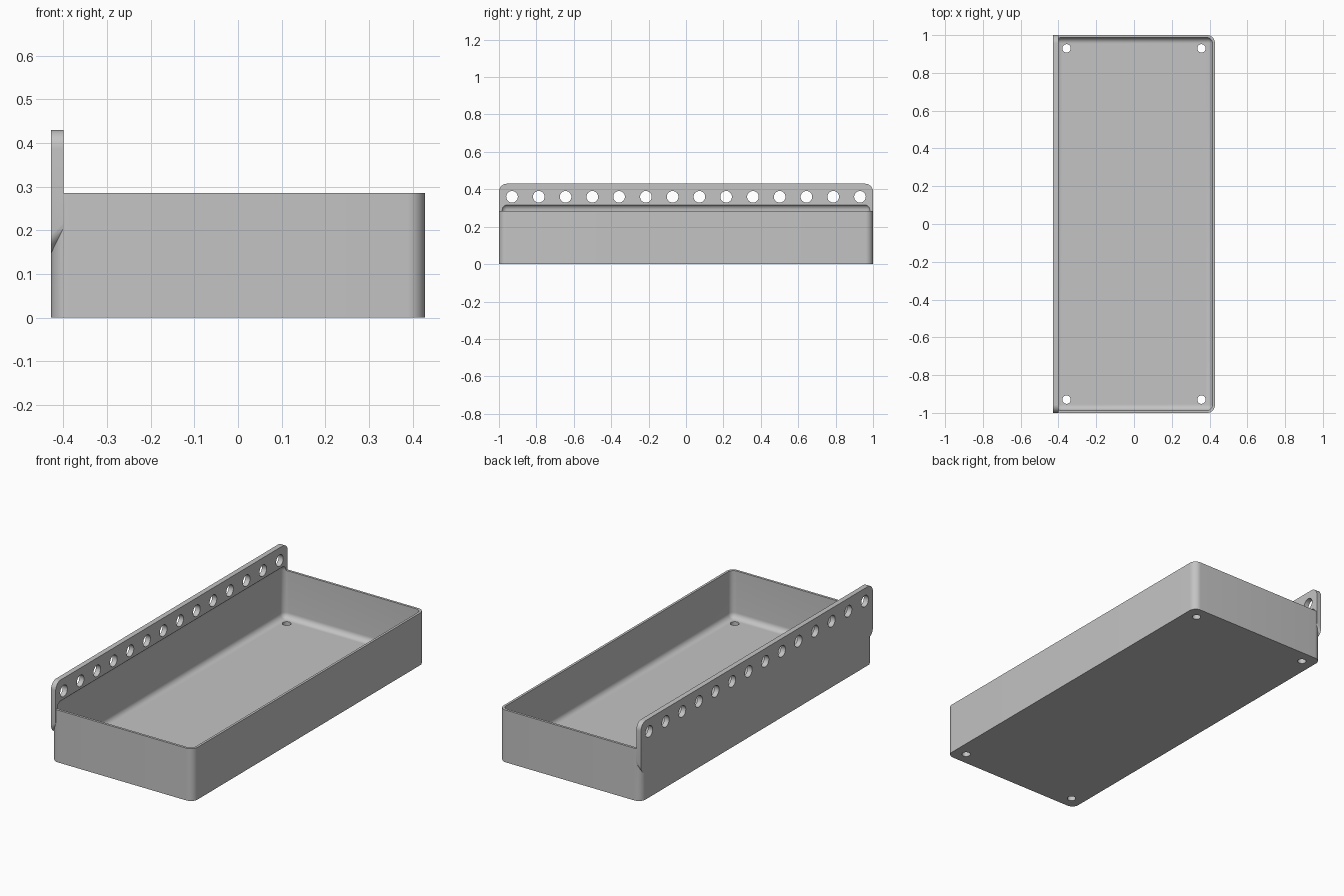
import bpy, bmesh, math
from mathutils import Matrix, Vector

cube = bpy.data.objects.get("Cube")
if cube:
    bpy.data.objects.remove(cube, do_unlink=True)

W, L, H = 0.428, 1.0, 0.285      # half width, half length, tray height
WALL, FLOOR, RAIL = 0.013, 0.028, 0.028
RAIL_LOW, RAIL_TOP = 0.147, 0.43

grey = bpy.data.materials.new("Grey plastic")
colour = (0.55, 0.55, 0.55, 1)
grey.diffuse_color = colour
grey.use_nodes = True
grey.node_tree.nodes["Principled BSDF"].inputs["Base Color"].default_value = colour


def make(name, bm):
    bmesh.ops.recalc_face_normals(bm, faces=bm.faces)
    me = bpy.data.meshes.new(name)
    bm.to_mesh(me)
    bm.free()
    me.materials.append(grey)
    ob = bpy.data.objects.new(name, me)
    bpy.context.collection.objects.link(ob)
    return ob


def rounded_rect(a0, a1, b0, b1, r, steps=10):
    """Outline of a rectangle with rounded corners."""
    centres = [(a1 - r, b1 - r), (a0 + r, b1 - r), (a0 + r, b0 + r), (a1 - r, b0 + r)]
    return [(ca + r * math.cos(t), cb + r * math.sin(t))
            for k, (ca, cb) in enumerate(centres)
            for t in [(k + i / steps) * math.pi / 2 for i in range(steps + 1)]]


def loft(name, lower, upper):
    """Solid between two matching outlines."""
    bm = bmesh.new()
    a = [bm.verts.new(p) for p in lower]
    b = [bm.verts.new(p) for p in upper]
    n = len(a)
    bm.faces.new(a[::-1])
    bm.faces.new(b)
    for i in range(n):
        j = (i + 1) % n
        bm.faces.new((a[i], a[j], b[j], b[i]))
    return make(name, bm)


def combine(target, other, operation):
    mod = target.modifiers.new(operation, 'BOOLEAN')
    mod.operation, mod.solver, mod.object = operation, 'EXACT', other
    bpy.context.view_layer.objects.active = target
    bpy.ops.object.modifier_apply(modifier=mod.name)
    bpy.data.objects.remove(other, do_unlink=True)


def drill(points, radius, depth, axis):
    """One cutter holding a row of cylinders."""
    bm = bmesh.new()
    turn = Vector((0, 0, 1)).rotation_difference(Vector(axis)).to_matrix().to_4x4()
    for p in points:
        bmesh.ops.create_cone(bm, cap_ends=True, segments=32, radius1=radius,
                              radius2=radius, depth=depth,
                              matrix=Matrix.Translation(p) @ turn)
    return make("hole_cutter", bm)


# Tray body
outline = rounded_rect(-W, W, -L, L, 0.04)
tray = loft("tray", [(x, y, 0) for x, y in outline], [(x, y, H) for x, y in outline])

# Hanging rail along the right side, with a sloped underside
side = rounded_rect(-L, L, RAIL_LOW, RAIL_TOP, 0.043)
middle = (RAIL_LOW + RAIL_TOP) / 2
rail = loft("rail", [(-W, y, z) for y, z in side],
            [(-W + RAIL, y, z + (RAIL if z < middle else 0)) for y, z in side])
combine(tray, rail, 'UNION')

# Cavity with rounded edges; its top rounds over into the rail
bm = bmesh.new()
top = H + 0.035
bmesh.ops.create_cube(bm, size=1, matrix=Matrix.Translation((0, 0, (FLOOR + top) / 2))
                      @ Matrix.Diagonal((2 * (W - WALL), 2 * (L - WALL), top - FLOOR, 1)))
bmesh.ops.bevel(bm, geom=bm.edges[:], offset=0.03, segments=8, profile=0.5,
                affect='EDGES')
combine(tray, make("cavity_cutter", bm), 'DIFFERENCE')

# Row of holes in the rail
holes = [(-W + RAIL / 2, (i - 6.5) * 0.1431, 0.36) for i in range(14)]
combine(tray, drill(holes, 0.031, 0.1, (1, 0, 0)), 'DIFFERENCE')

# Drain holes in the floor corners
drains = [(sx * 0.357, sy * 0.93, 0) for sx in (-1, 1) for sy in (-1, 1)]
combine(tray, drill(drains, 0.022, 0.15, (0, 0, 1)), 'DIFFERENCE')

bpy.ops.object.select_all(action='DESELECT')
tray.select_set(True)
bpy.context.view_layer.objects.active = tray
bpy.ops.object.shade_smooth_by_angle(angle=math.radians(30))
